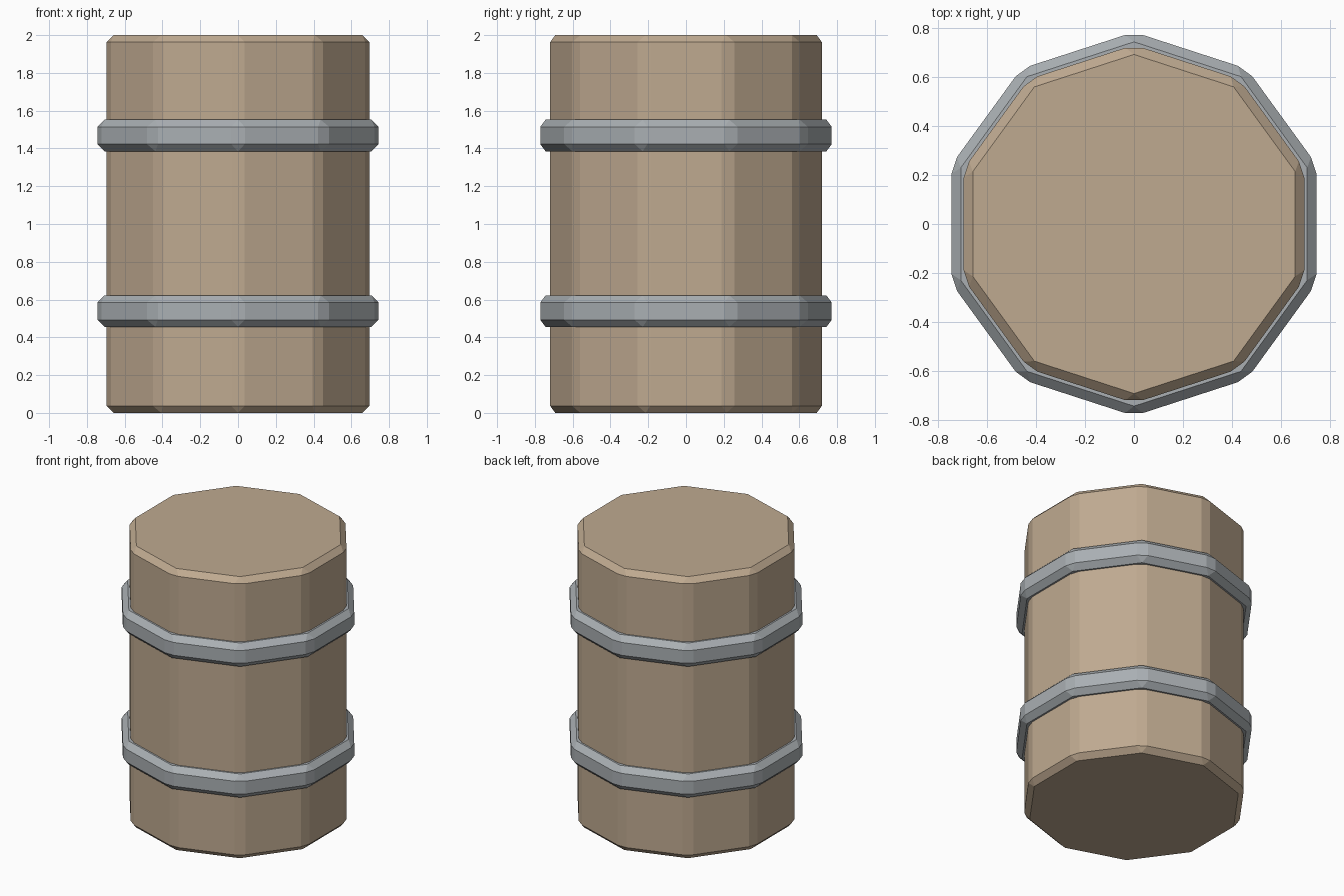
import bpy
import math

if "Cube" in bpy.data.objects:
    bpy.data.objects.remove(bpy.data.objects["Cube"])

SIDES = 10


def material(name, colour):
    mat = bpy.data.materials.new(name)
    mat.use_nodes = True
    mat.diffuse_color = (*colour, 1)
    mat.node_tree.nodes["Principled BSDF"].inputs["Base Color"].default_value = (*colour, 1)
    return mat


def chamfered_prism(name, apothem, bottom, top, chamfer, mat):
    """Upright ten-sided prism with corners on the y axis and every edge chamfered."""
    bpy.ops.mesh.primitive_cylinder_add(
        vertices=SIDES, radius=apothem / math.cos(math.pi / SIDES),
        depth=top - bottom, location=(0, 0, (bottom + top) / 2))
    obj = bpy.context.object
    obj.name = name
    obj.data.materials.append(mat)
    bevel = obj.modifiers.new("chamfer", "BEVEL")
    bevel.width = chamfer
    bevel.segments = 1
    bevel.limit_method = "ANGLE"
    bevel.angle_limit = math.radians(10)
    bpy.ops.object.modifier_apply(modifier=bevel.name)
    bpy.ops.object.shade_flat()
    return obj


wood = material("tan wood", (0.52, 0.40, 0.28))
metal = material("grey metal", (0.40, 0.43, 0.45))

# Barrel body
chamfered_prism("barrel_body", 0.695, 0, 2, 0.037, wood)

# Metal hoops
for name, bottom in (("lower_hoop", 0.455), ("upper_hoop", 1.385)):
    chamfered_prism(name, 0.745, bottom, bottom + 0.167, 0.038, metal)
